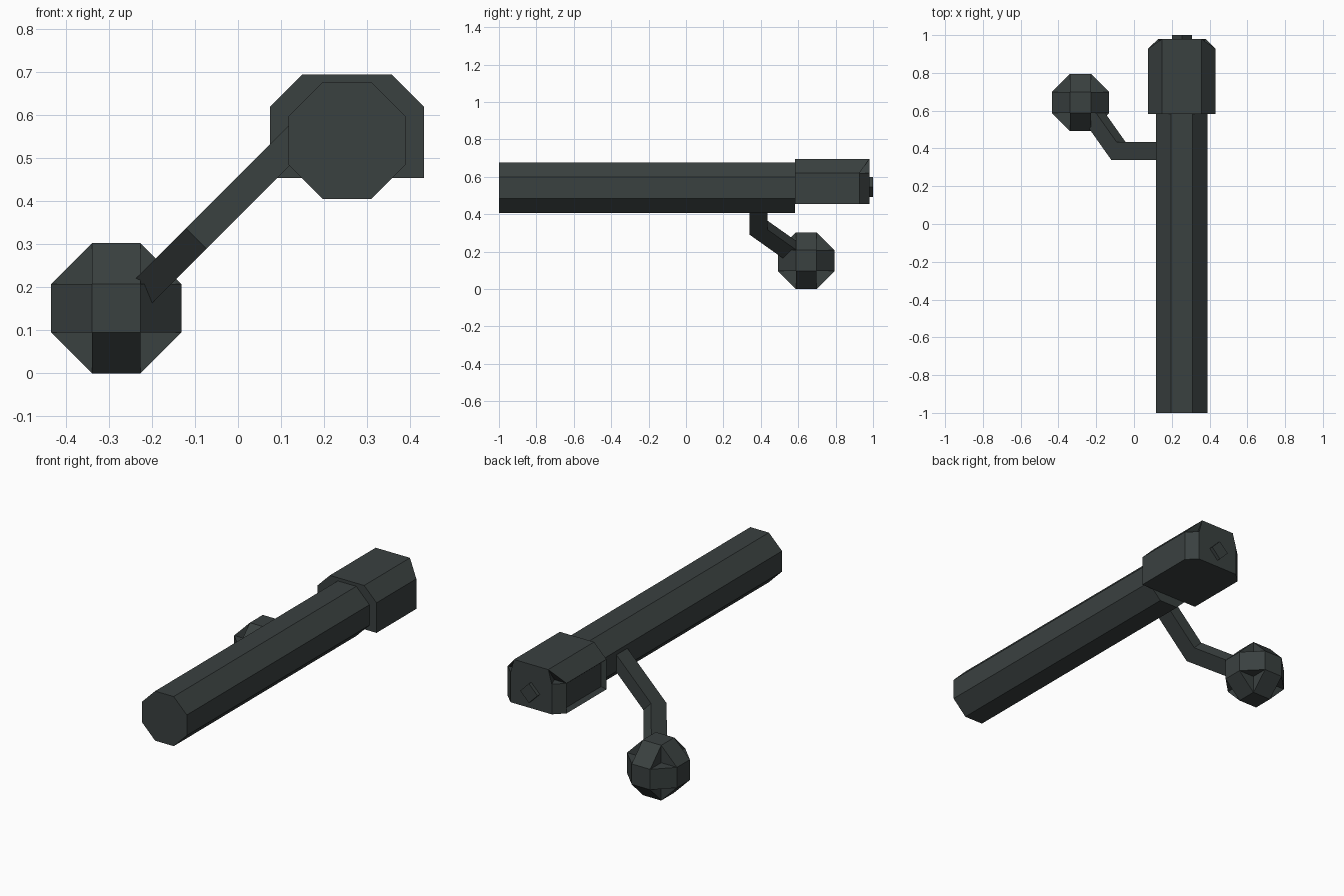
import bpy, bmesh, math
from mathutils import Vector

cube = bpy.data.objects.get("Cube")
if cube:
    bpy.data.objects.remove(cube, do_unlink=True)

# Single dark metal colour
metal = bpy.data.materials.new("dark_gunmetal")
metal.use_nodes = True
colour = (0.042, 0.052, 0.051, 1)
metal.diffuse_color = colour
metal.node_tree.nodes["Principled BSDF"].inputs["Base Color"].default_value = colour


def finish(name, bm):
    """Turn a bmesh into a flat-shaded object."""
    bmesh.ops.recalc_face_normals(bm, faces=bm.faces[:])
    mesh = bpy.data.meshes.new(name)
    bm.to_mesh(mesh)
    bm.free()
    mesh.materials.append(metal)
    obj = bpy.data.objects.new(name, mesh)
    bpy.context.collection.objects.link(obj)
    return obj


def loft(name, rings):
    """Join closed rings of points and cap both ends."""
    bm = bmesh.new()
    loops = [[bm.verts.new(p) for p in ring] for ring in rings]
    n = len(loops[0])
    for a, b in zip(loops, loops[1:]):
        for i in range(n):
            j = (i + 1) % n
            bm.faces.new((a[i], a[j], b[j], b[i]))
    bm.faces.new(loops[0])
    bm.faces.new(loops[-1])
    return finish(name, bm)


CX, CZ = 0.2535, 0.5415

# Octagonal bolt body
radius = 0.136 / math.cos(math.pi / 8)
octagon = [(CX + radius * math.cos(math.pi * (2 * k + 1) / 8),
            CZ + radius * math.sin(math.pi * (2 * k + 1) / 8)) for k in range(8)]
loft("bolt_body", [[(x, y, z) for x, z in octagon] for y in (-1, 0.583)])

# Rear housing: chamfered top, clipped rear corners with small corner notches
Y0, Y1, Y2 = 0.583, 0.928, 0.98
W, WB, WT = 0.179, 0.125, 0.104       # half widths: side, rear, top
ZB, ZS, ZT = 0.455, 0.62, 0.695       # bottom, shoulder, top
bm = bmesh.new()
sides = []
for s in (-1, 1):
    points = dict(fb=(W, Y0, ZB), fs=(W, Y0, ZS), ft=(WT, Y0, ZT),
                  sb=(W, Y1, ZB), ss=(W, Y1, ZS), rb=(WB, Y2, ZB),
                  rs=(WB, Y2, ZS), rt=(WT, Y2, ZT), notch=(WT, Y1, ZS))
    sides.append({k: bm.verts.new((CX + s * x, y, z)) for k, (x, y, z) in points.items()})
for v in sides:
    side_face = bm.faces.new([v[k] for k in ("fb", "fs", "ss", "sb")])
    v["face"] = side_face
    for keys in ("sb ss rs rb", "fs ft rt ss", "ss notch rs", "ss rt notch", "rs notch rt"):
        bm.faces.new([v[k] for k in keys.split()])
L, R = sides
for keys in (("fb", "fs", "ft"), ("rb", "rs", "rt"), ("fb", "sb", "rb"), ("ft", "rt")):
    bm.faces.new([L[k] for k in keys] + [R[k] for k in reversed(keys)])
bmesh.ops.recalc_face_normals(bm, faces=bm.faces[:])
# Shallow rectangular recess on the handle side
bmesh.ops.inset_individual(bm, faces=[L["face"]], thickness=0.024, depth=-0.02)
finish("rear_housing", bm)

# Diamond-shaped stud on the rear face
diamond = [(CX + 0.053 * math.cos(k * math.pi / 2),
            0.545 + 0.053 * math.sin(k * math.pi / 2)) for k in range(4)]
loft("rear_stud", [[(x, y, z) for x, z in diamond] for y in (0.96, 1.0)])

# Bent handle: rectangular section, mitred at the bend
bend = Vector((-0.083, 0.3875, 0.328))
d1 = Vector((-1, 0, -1)).normalized()
d2 = Vector((-1, math.sqrt(2), -1)).normalized()
across = Vector((-1, 0, 1)).normalized() * 0.0337


def section(centre, depth):
    return [centre + across * a + depth * b for a, b in ((1, 1), (1, -1), (-1, -1), (-1, 1))]


half = 0.0475
mitre = Vector((0, 1, 0)) * half - d1 * half * math.tan(math.pi / 8)
end_depth = across.normalized().cross(d2).normalized() * half
if end_depth.y < 0:
    end_depth.negate()
loft("bolt_handle", [section(bend - d1 * 0.40, Vector((0, half, 0))),
                     section(bend, mitre),
                     section(bend + d2 * 0.32, end_depth)])

# Faceted handle knob with a notch sunk into each of its eight corners
F, H = 0.056, 0.1515
bm = bmesh.new()
for sx in (-1, 1):
    for sy in (-1, 1):
        for sz in (-1, 1):
            for axis in range(3):
                p = [sx * F, sy * F, sz * F]
                p[axis] *= H / F
                bm.verts.new(p)
bmesh.ops.convex_hull(bm, input=bm.verts[:])
bmesh.ops.dissolve_limit(bm, angle_limit=0.02, verts=bm.verts[:], edges=bm.edges[:])
corners = [f for f in bm.faces if len(f.verts) == 3]
for v in bmesh.ops.poke(bm, faces=corners)["verts"]:
    v.co = [math.copysign(F, c) for c in v.co]
bmesh.ops.recalc_face_normals(bm, faces=bm.faces[:])
bmesh.ops.translate(bm, verts=bm.verts[:], vec=(-0.283, 0.643, H))
finish("handle_knob", bm)
